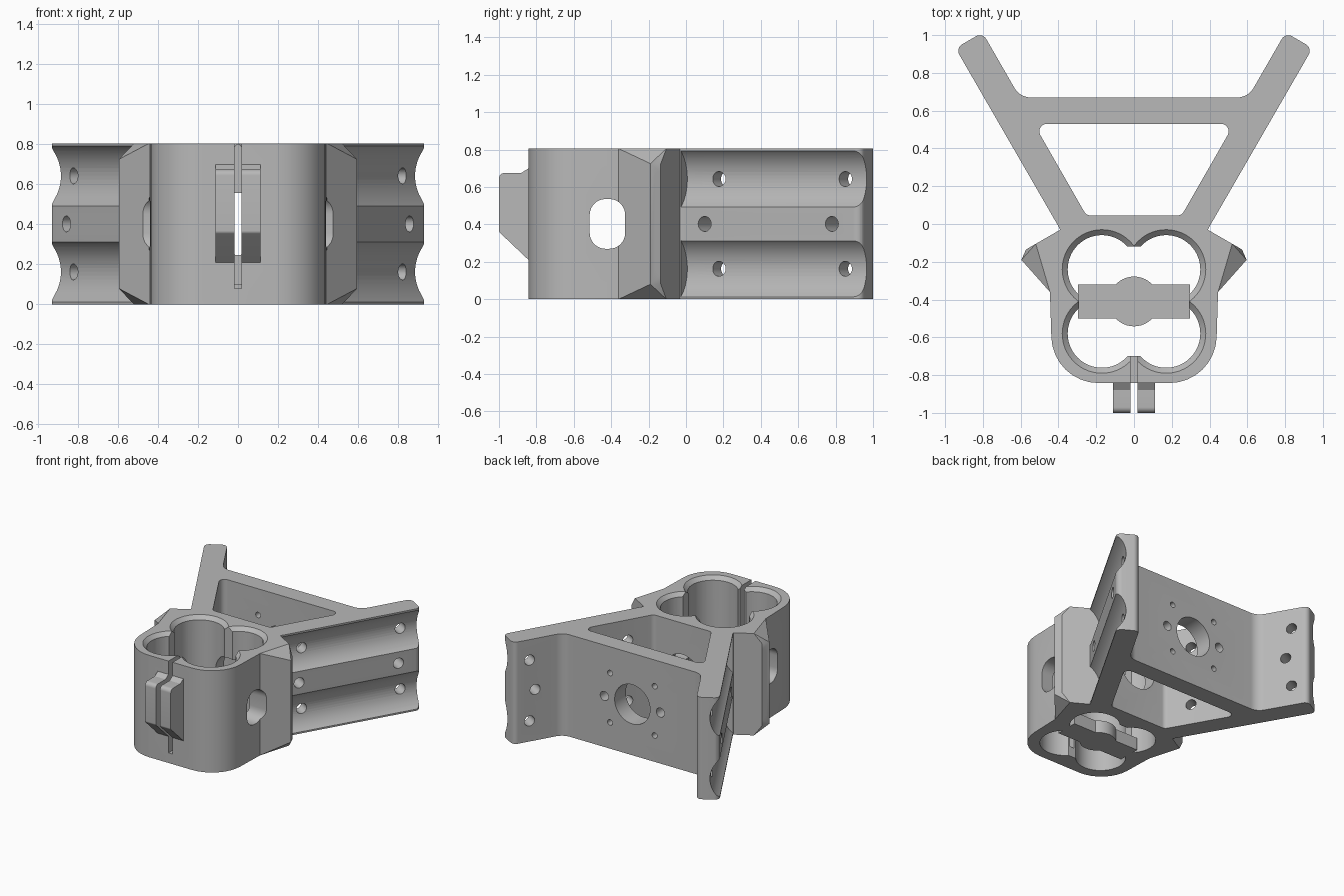
import bpy, bmesh, math
from mathutils import Vector, Matrix

cube = bpy.data.objects.get("Cube")
if cube:
    bpy.data.objects.remove(cube, do_unlink=True)

H = 0.805                                  # overall height
MID = H / 2
ALONG = Vector((0.5, 0.866, 0)).normalized()     # arm direction
OUT = Vector((0.866, -0.5, 0)).normalized()      # outer face normal of the arm
ROOT = Vector((0.39, -0.03, 0))                  # where the arm meets the pad

grey = bpy.data.materials.new("plain_grey")
grey.use_nodes = True
COLOR = (0.48, 0.48, 0.48, 1)
grey.diffuse_color = COLOR
grey.node_tree.nodes["Principled BSDF"].inputs["Base Color"].default_value = COLOR


def make(name, bm):
    bmesh.ops.recalc_face_normals(bm, faces=bm.faces)
    mesh = bpy.data.meshes.new(name)
    bm.to_mesh(mesh)
    bm.free()
    mesh.materials.append(grey)
    ob = bpy.data.objects.new(name, mesh)
    bpy.context.collection.objects.link(ob)
    return ob


def rounded(corners, steps=8):
    """Closed outline from (x, y, radius) corners."""
    out = []
    for i, (x, y, r) in enumerate(corners):
        p = Vector((x, y))
        if r == 0:
            out.append(p)
            continue
        a = (Vector(corners[i - 1][:2]) - p).normalized()
        b = (Vector(corners[(i + 1) % len(corners)][:2]) - p).normalized()
        half = a.angle(b) / 2
        centre = p + (a + b).normalized() * r / math.sin(half)
        start = p + a * r / math.tan(half) - centre
        end = p + b * r / math.tan(half) - centre
        sweep = start.angle_signed(end)
        for k in range(steps + 1):
            out.append(centre + Matrix.Rotation(-sweep * k / steps, 2) @ start)
    return out


def prism(name, outline, lo, hi, along_x=False):
    bm = bmesh.new()
    place = (lambda p, h: (h, p.x, p.y)) if along_x else (lambda p, h: (p.x, p.y, h))
    face = bm.faces.new([bm.verts.new(place(p, lo)) for p in outline])
    ext = bmesh.ops.extrude_face_region(bm, geom=[face])
    shift = Vector((hi - lo, 0, 0)) if along_x else Vector((0, 0, hi - lo))
    bmesh.ops.translate(bm, vec=shift, verts=[v for v in ext["geom"] if isinstance(v, bmesh.types.BMVert)])
    return make(name, bm)


def rod(name, centre, axis, r, length, r2=None, sides=40):
    bm = bmesh.new()
    bmesh.ops.create_cone(bm, cap_ends=True, segments=sides, radius1=r,
                          radius2=r if r2 is None else r2, depth=length)
    turn = Vector(axis).to_track_quat("Z", "Y").to_matrix().to_4x4()
    bm.transform(Matrix.Translation(centre) @ turn)
    return make(name, bm)


def box(name, x0, x1, y0, y1, z0, z1):
    return prism(name, [Vector(p) for p in ((x0, y0), (x1, y0), (x1, y1), (x0, y1))], z0, z1)


def combine(ob, other, op="DIFFERENCE"):
    other.hide_render = True
    mod = ob.modifiers.new(op, "BOOLEAN")
    mod.operation, mod.object, mod.solver = op, other, "EXACT"
    bpy.context.view_layer.objects.active = ob
    bpy.ops.object.modifier_apply(modifier=mod.name)
    bpy.data.objects.remove(other, do_unlink=True)


def mirrored(corners):
    return corners + [(-x, y, r) for x, y, r in reversed(corners)]


# Main outline: clamp body, two splayed arms and the rear plate
half = [(0.43, -0.842, 0.25), (0.445, -0.36, 0), (0.39, -0.03, 0.03),
        (0.945, 0.931, 0.04), (0.802, 1.014, 0.04), (0.604, 0.67, 0.1)]
bracket = prism("clamp_bracket", rounded(mirrored(half)), 0, H)

# Side pads with chamfered top and bottom corners
for s in (1, -1):
    bm = bmesh.new()
    wide = [(0.39, -0.03), (0.572, -0.135), (0.596, -0.19), (0.445, -0.36), (0.3, -0.2)]
    narrow = [(0.39, -0.03), (0.52, -0.105), (0.445, -0.36), (0.3, -0.2)]
    for pts, heights in ((wide, (0.08, H - 0.08)), (narrow, (0, H))):
        for z in heights:
            for x, y in pts:
                bm.verts.new((s * x, y, z))
    hull = bmesh.ops.convex_hull(bm, input=bm.verts)
    spare = {v for v in hull["geom_interior"] if isinstance(v, bmesh.types.BMVert)}
    bmesh.ops.delete(bm, geom=list(spare), context="VERTS")
    bmesh.ops.dissolve_limit(bm, angle_limit=0.01, verts=bm.verts, edges=bm.edges)
    combine(bracket, make("side_pad", bm), "UNION")

# Clamp ears on the front
ear = [(-0.8, 0.21, 0), (-0.842, 0.21, 0), (-1, 0.36, 0.02), (-1, 0.675, 0.03),
       (-0.88, 0.675, 0), (-0.842, 0.7, 0), (-0.8, 0.7, 0)]
combine(bracket, prism("clamp_ears", rounded(ear), -0.112, 0.112, True), "UNION")

# Open cavity between the arms
cavity = mirrored([(0.252, 0.045, 0.04), (0.53, 0.53, 0.04)])
combine(bracket, prism("cavity", rounded(cavity), -0.1, 1))

# Four-lobed bore with chamfered rims
combine(bracket, box("bore_square", -0.29, 0.29, -0.7, -0.12, -0.1, 1))
for x in (-0.17, 0.17):
    for y in (-0.58, -0.24):
        combine(bracket, rod("bore", (x, y, 0.45), (0, 0, 1), 0.181, 1.2, sides=64))
        combine(bracket, rod("rim", (x, y, H - 0.01), (0, 0, 1), 0.17, 0.06, 0.23, 64))

# Cross bar with a central boss at the bottom of the bore
combine(bracket, box("cross_bar", -0.297, 0.297, -0.5, -0.32, 0, 0.1), "UNION")
combine(bracket, rod("boss", (0, -0.41, 0.05), (0, 0, 1), 0.132, 0.1), "UNION")
combine(bracket, rod("boss_hole", (0, -0.41, 0.05), (0, 0, 1), 0.045, 0.4))

# Clamp slit, ear bolt holes and side windows
combine(bracket, box("slit", -0.018, 0.018, -1.1, -0.65, 0.08, 1))
for z in (0.41, 0.6):
    combine(bracket, rod("ear_hole", (0, -0.925, z), (1, 0, 0), 0.035, 0.5))
w, h = 0.095, 0.133
window = [(-0.42 + a * w, MID + b * h, 0.085) for a, b in ((-1, -1), (1, -1), (1, 1), (-1, 1))]
combine(bracket, prism("windows", rounded(window), -0.7, 0.7, True))

# Tube grooves and bolt holes in both arms and pads
for s in (1, -1):
    def side(v, z):
        return Vector((s * v.x, v.y, z))
    along, out = side(ALONG, 0), side(OUT, 0)
    for dz in (-0.24, 0.24):
        z = MID + dz
        axis = ROOT + OUT * 0.128 + ALONG * 0.703
        combine(bracket, rod("groove", side(axis, z), along, 0.197, 1.4, sides=64))
        combine(bracket, rod("pad_hole", side(Vector((0.515, -0.2, 0)), z), along, 0.045, 0.5))
        for t in (0.2, 0.98):
            combine(bracket, rod("arm_hole", side(ROOT + ALONG * t, z), out, 0.04, 0.5))
    for t in (0.15, 0.935):
        combine(bracket, rod("arm_hole", side(ROOT + ALONG * t, MID), out, 0.04, 0.5))

# Rear plate: large opening (also through the inner wall) and mounting holes
combine(bracket, rod("opening", (0, 0.3, MID), (0, 1, 0), 0.155, 0.96, sides=64))
for s in (1, -1):
    combine(bracket, rod("plate_hole", (s * 0.245, 0.6, MID), (0, 1, 0), 0.036, 0.3))
    for dz in (-0.195, 0.195):
        combine(bracket, rod("small_hole", (s * 0.195, 0.6, MID + dz), (0, 1, 0), 0.022, 0.3))

# Smooth curved walls, keep machined edges crisp
bpy.ops.object.select_all(action="DESELECT")
bracket.select_set(True)
bpy.context.view_layer.objects.active = bracket
bpy.ops.object.shade_smooth_by_angle(angle=math.radians(25))
